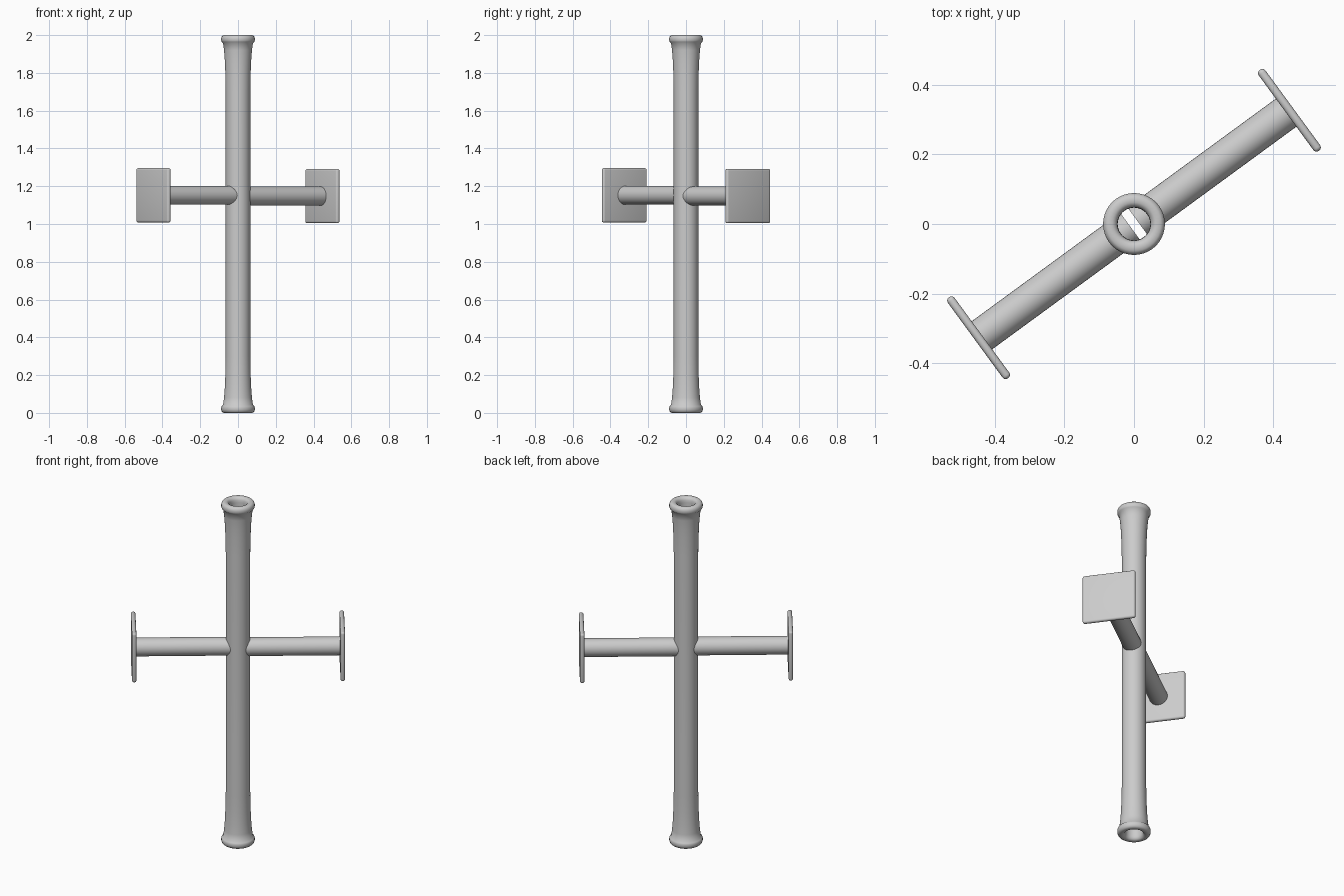
import bpy, bmesh
from math import radians, pi, cos, sin
from mathutils import Matrix

if "Cube" in bpy.data.objects:
    bpy.data.objects.remove(bpy.data.objects["Cube"])

ANGLE = radians(36.2)   # direction of the crossbar seen from above
ARM_Z = 1.15


def finish(bm, name, angle=35):
    bmesh.ops.recalc_face_normals(bm, faces=bm.faces)
    me = bpy.data.meshes.new(name)
    bm.to_mesh(me)
    bm.free()
    ob = bpy.data.objects.new(name, me)
    bpy.context.collection.objects.link(ob)
    bpy.ops.object.select_all(action='DESELECT')
    ob.select_set(True)
    bpy.context.view_layer.objects.active = ob
    bpy.ops.object.shade_smooth_by_angle(angle=radians(angle))
    return ob


# Hollow post: half profile (radius, height above the middle), mirrored, then lathed
upper = [(0.065, 0.70), (0.067, 0.80), (0.070, 0.87), (0.074, 0.92), (0.079, 0.958),
         (0.086, 0.964), (0.089, 0.972), (0.089, 0.984), (0.085, 0.994), (0.077, 1.0),
         (0.062, 1.0), (0.053, 0.995), (0.048, 0.984), (0.047, 0.97)]
profile = [(r, 1 + h) for r, h in upper] + [(r, 1 - h) for r, h in reversed(upper)]
SIDES = 40
bm = bmesh.new()
rings = [[bm.verts.new((r * cos(2 * pi * i / SIDES), r * sin(2 * pi * i / SIDES), z))
          for i in range(SIDES)] for r, z in profile]
for a, b in zip(rings, rings[1:] + rings[:1]):
    for i in range(SIDES):
        j = (i + 1) % SIDES
        bm.faces.new((a[i], a[j], b[j], b[i]))
finish(bm, "post", 50)

# Two arms with end plates, opposite each other
for side, turn, z in (("right", 0, ARM_Z - 0.002), ("left", pi, ARM_Z + 0.002)):
    place = Matrix.Translation((0, 0, z)) @ Matrix.Rotation(ANGLE + turn, 4, 'Z')

    # Arm runs into the hollow of the post, leaving a narrow gap in the middle
    start, end = 0.013, 0.552
    bm = bmesh.new()
    bmesh.ops.create_cone(bm, cap_ends=True, segments=32, radius1=0.05, radius2=0.05,
                          depth=end - start,
                          matrix=place @ Matrix.Translation(((start + end) / 2, 0, 0))
                          @ Matrix.Rotation(pi / 2, 4, 'Y'))
    finish(bm, side + "_arm")

    # Thin square plate with rounded edges
    bm = bmesh.new()
    bmesh.ops.create_cube(bm, size=1, matrix=place @ Matrix.Translation((0.554, 0, 0))
                          @ Matrix.Diagonal((0.024, 0.288, 0.288, 1)))
    bmesh.ops.bevel(bm, geom=bm.edges[:], offset=0.011, segments=4, profile=0.5,
                    affect='EDGES', clamp_overlap=True)
    finish(bm, side + "_plate")
